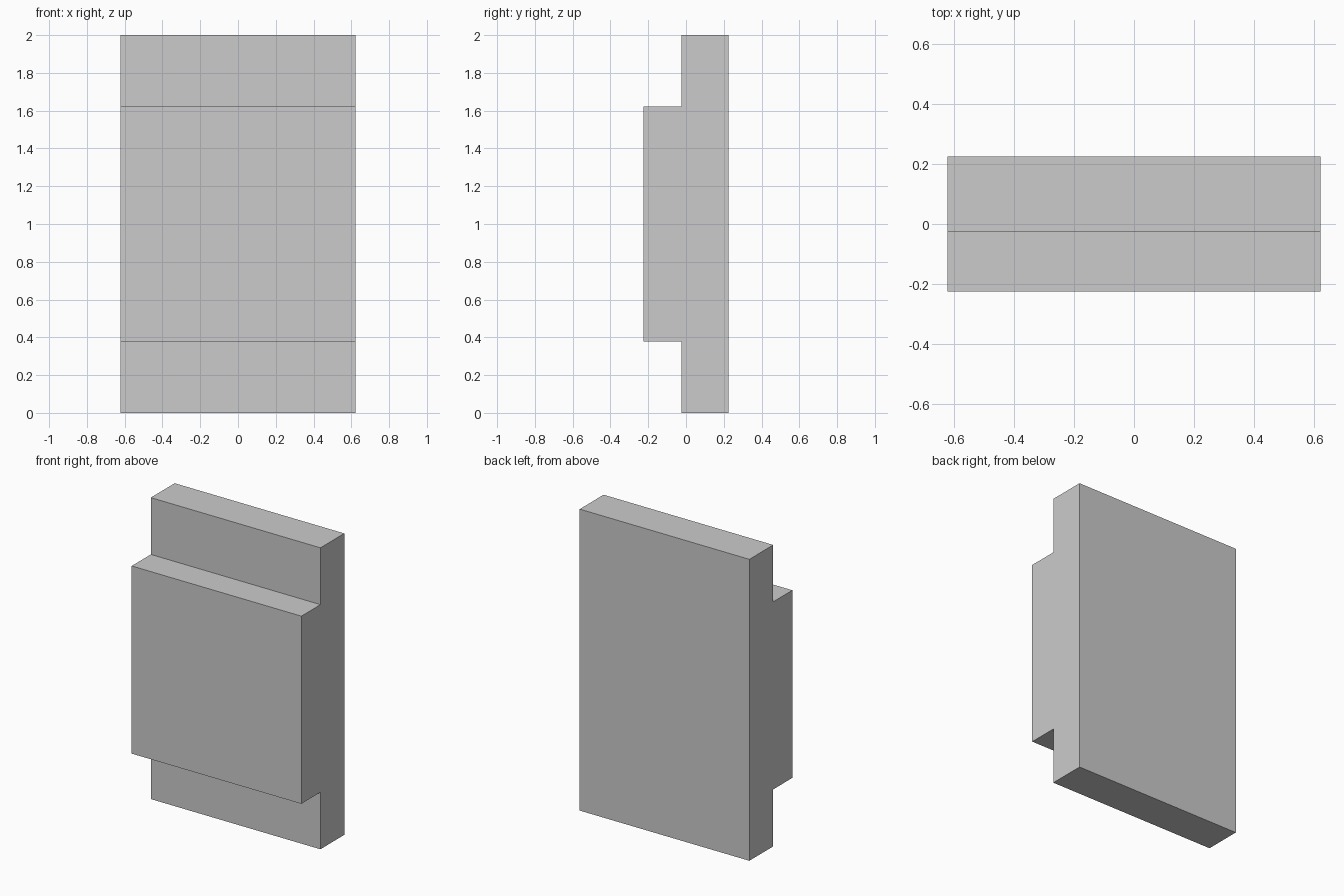
import bpy, bmesh

if "Cube" in bpy.data.objects:
    bpy.data.objects.remove(bpy.data.objects["Cube"])

HALF_WIDTH = 0.6225
BACK, STEP, FRONT = 0.225, -0.025, -0.225
TOP, PAD_LOW, PAD_HIGH = 2.0, 0.378, 1.623

# Stepped side profile (y, z): tall back slab with a raised square pad in front
profile = [(BACK, 0), (BACK, TOP), (STEP, TOP), (STEP, PAD_HIGH),
           (FRONT, PAD_HIGH), (FRONT, PAD_LOW), (STEP, PAD_LOW), (STEP, 0)]

# Extrude the profile across the width
bm = bmesh.new()
face = bm.faces.new([bm.verts.new((-HALF_WIDTH, y, z)) for y, z in profile])
result = bmesh.ops.extrude_face_region(bm, geom=[face], use_keep_orig=True)
moved = [g for g in result["geom"] if isinstance(g, bmesh.types.BMVert)]
bmesh.ops.translate(bm, verts=moved, vec=(2 * HALF_WIDTH, 0, 0))
bmesh.ops.recalc_face_normals(bm, faces=bm.faces[:])

mesh = bpy.data.meshes.new("stepped_panel")
bm.to_mesh(mesh)
bm.free()
bpy.context.collection.objects.link(bpy.data.objects.new("stepped_panel", mesh))
